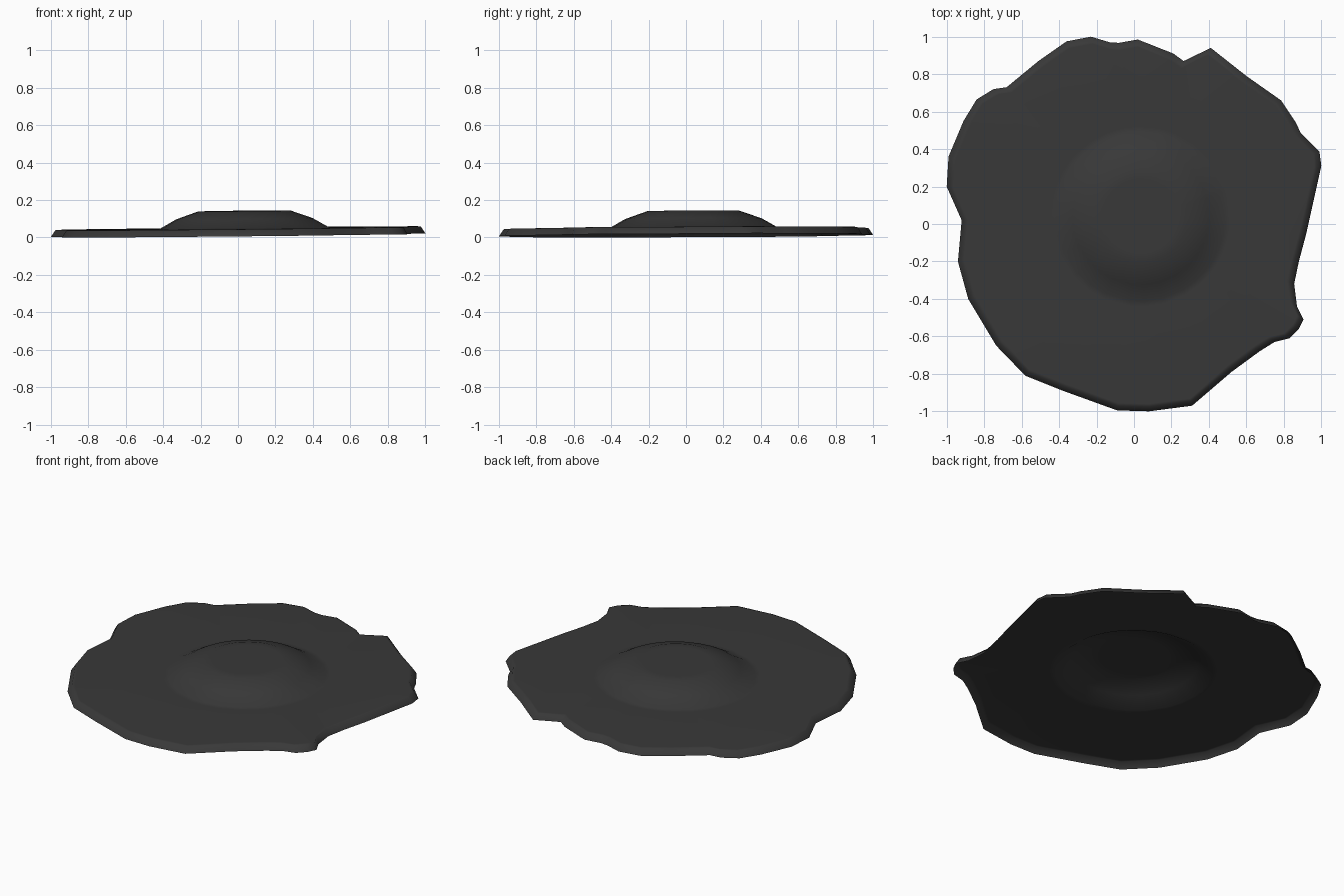
import bpy, bmesh, math

if "Cube" in bpy.data.objects:
    bpy.data.objects.remove(bpy.data.objects["Cube"])

# Irregular outer edge, counter-clockwise seen from above
outline = [(1, .31), (.99, .385), (.89, .485), (.865, .54), (.785, .66), (.60, .79),
           (.41, .94), (.265, .87), (.21, .91), (.02, .985), (-.08, .967), (-.13, .97),
           (-.23, 1), (-.36, .975), (-.51, .87), (-.68, .73), (-.75, .72), (-.84, .665),
           (-.91, .55), (-.99, .36), (-1, .2), (-.92, .02), (-.94, -.2), (-.885, -.4),
           (-.735, -.65), (-.58, -.81), (-.38, -.89), (-.09, -.995), (.08, -1), (.31, -.97),
           (.52, -.79), (.67, -.68), (.75, -.63), (.83, -.61), (.88, -.56), (.905, -.51),
           (.87, -.44), (.855, -.32), (.88, -.2), (.92, -.05)]
CX, CY = .035, .04          # dome centre
angles = [math.atan2(y - CY, x - CX) for x, y in outline]
n = len(outline)

bm = bmesh.new()


def tilted(x, y, z):
    return bm.verts.new((x, y, z + .01 * x + .005 * y))


def edge_loop(z, inset):
    return [tilted(x - inset * math.cos(a), y - inset * math.sin(a), z)
            for (x, y), a in zip(outline, angles)]


def dome_loop(r, z):
    return [tilted(CX + r * math.cos(a), CY + r * math.sin(a), z) for a in angles]


# Thin pressed sheet: dome top, dome side, flat brim, turned-down lip
loops = [dome_loop(.2, .143), dome_loop(.248, .142), dome_loop(.365, .101),
         dome_loop(.452, .0515), dome_loop(.48, .051),
         edge_loop(.05, .04), edge_loop(.049, .025), edge_loop(.012, 0)]
for a, b in zip(loops, loops[1:]):
    for i in range(n):
        j = (i + 1) % n
        bm.faces.new((a[i], b[i], b[j], a[j]))
bm.faces.new(loops[0])
bmesh.ops.recalc_face_normals(bm, faces=bm.faces)
if sum(f.normal.z for f in bm.faces) < 0:
    bmesh.ops.reverse_faces(bm, faces=bm.faces)

# Rest on the floor
low = min(v.co.z for v in bm.verts)
bmesh.ops.translate(bm, vec=(0, 0, -low), verts=bm.verts)
for f in bm.faces:
    f.smooth = True

mesh = bpy.data.meshes.new("ragged_domed_disc")
bm.to_mesh(mesh)
bm.free()
disc = bpy.data.objects.new("ragged_domed_disc", mesh)
bpy.context.collection.objects.link(disc)

# Dark grey finish
mat = bpy.data.materials.new("dark_grey")
mat.diffuse_color = (.04, .04, .04, 1)
mat.use_nodes = True
mat.node_tree.nodes["Principled BSDF"].inputs["Base Color"].default_value = mat.diffuse_color
mesh.materials.append(mat)
